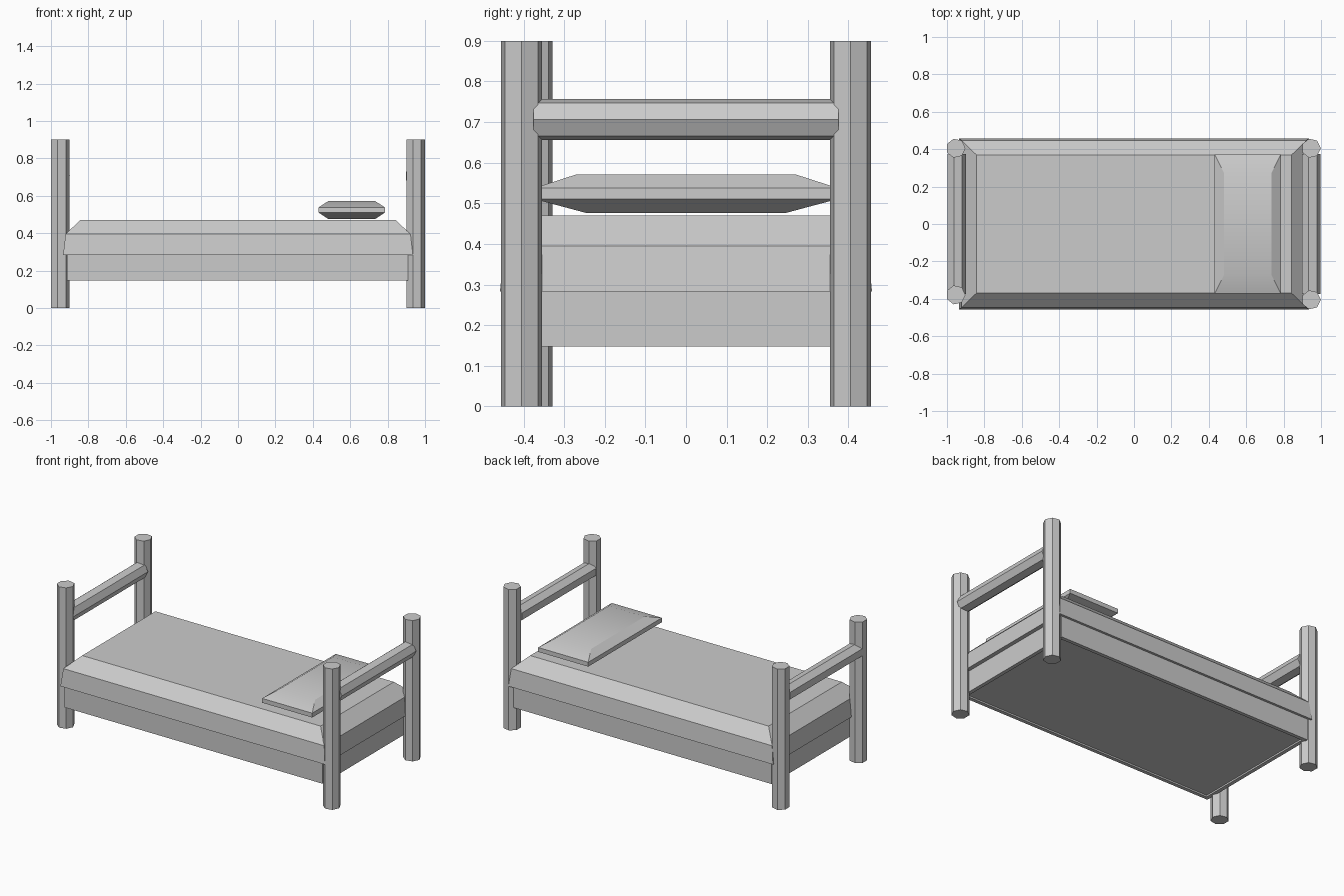
import bpy, bmesh
from math import cos, sin, tau

if "Cube" in bpy.data.objects:
    bpy.data.objects.remove(bpy.data.objects["Cube"])

R = 0.052  # radius of posts and rails


def make(name, bm):
    bmesh.ops.recalc_face_normals(bm, faces=bm.faces)
    me = bpy.data.meshes.new(name)
    bm.to_mesh(me)
    bm.free()
    ob = bpy.data.objects.new(name, me)
    bpy.context.collection.objects.link(ob)
    return ob


def loft(name, rings):
    """Join rings of points, listed in order, into a capped solid."""
    bm = bmesh.new()
    rows = [[bm.verts.new(p) for p in ring] for ring in rings]
    n = len(rows[0])
    for a, b in zip(rows, rows[1:]):
        for i in range(n):
            j = (i + 1) % n
            bm.faces.new((a[i], a[j], b[j], b[i]))
    bm.faces.new(rows[0])
    bm.faces.new(rows[-1])
    return make(name, bm)


def stack(name, cx, levels):
    """Solid from stacked rectangles given as (half x, half y, z)."""
    return loft(name, [[(cx + sx * hx, sy * hy, z)
                        for sx, sy in ((-1, -1), (1, -1), (1, 1), (-1, 1))]
                       for hx, hy, z in levels])


heptagon = [(R * cos(tau * i / 7), R * sin(tau * i / 7)) for i in range(7)]

# Corner posts
for name, cx, cy in (("front_left_post", -0.953, -0.379),
                     ("back_left_post", -0.953, 0.405),
                     ("front_right_post", 0.947, -0.405),
                     ("back_right_post", 0.947, 0.405)):
    loft(name, [[(cx + a, cy + b, z) for a, b in heptagon] for z in (0, 0.9)])

# End rails between the posts
for name, cx in (("foot_rail", -0.951), ("head_rail", 0.945)):
    loft(name, [[(cx + a, y, 0.706 + b) for a, b in heptagon]
                for y in (-0.375, 0.375)])

# Bed frame with a shallow recess underneath
stack("bed_frame", -0.003, [(0.888, 0.42, 0.157), (0.888, 0.42, 0.147),
                            (0.912, 0.443, 0.147), (0.912, 0.443, 0.30)])

# Mattress with flared skirt and bevelled top
stack("mattress", 0, [(0.935, 0.458, 0.283), (0.922, 0.447, 0.395),
                      (0.843, 0.37, 0.47)])

# Pillow
pillow = stack("pillow", 0.608, [(0.126, 0.245, 0.476), (0.177, 0.372, 0.51),
                                 (0.177, 0.372, 0.538), (0.126, 0.27, 0.571)])
bpy.context.view_layer.objects.active = pillow
pillow.select_set(True)
bpy.ops.object.shade_smooth_by_angle(angle=0.52)
